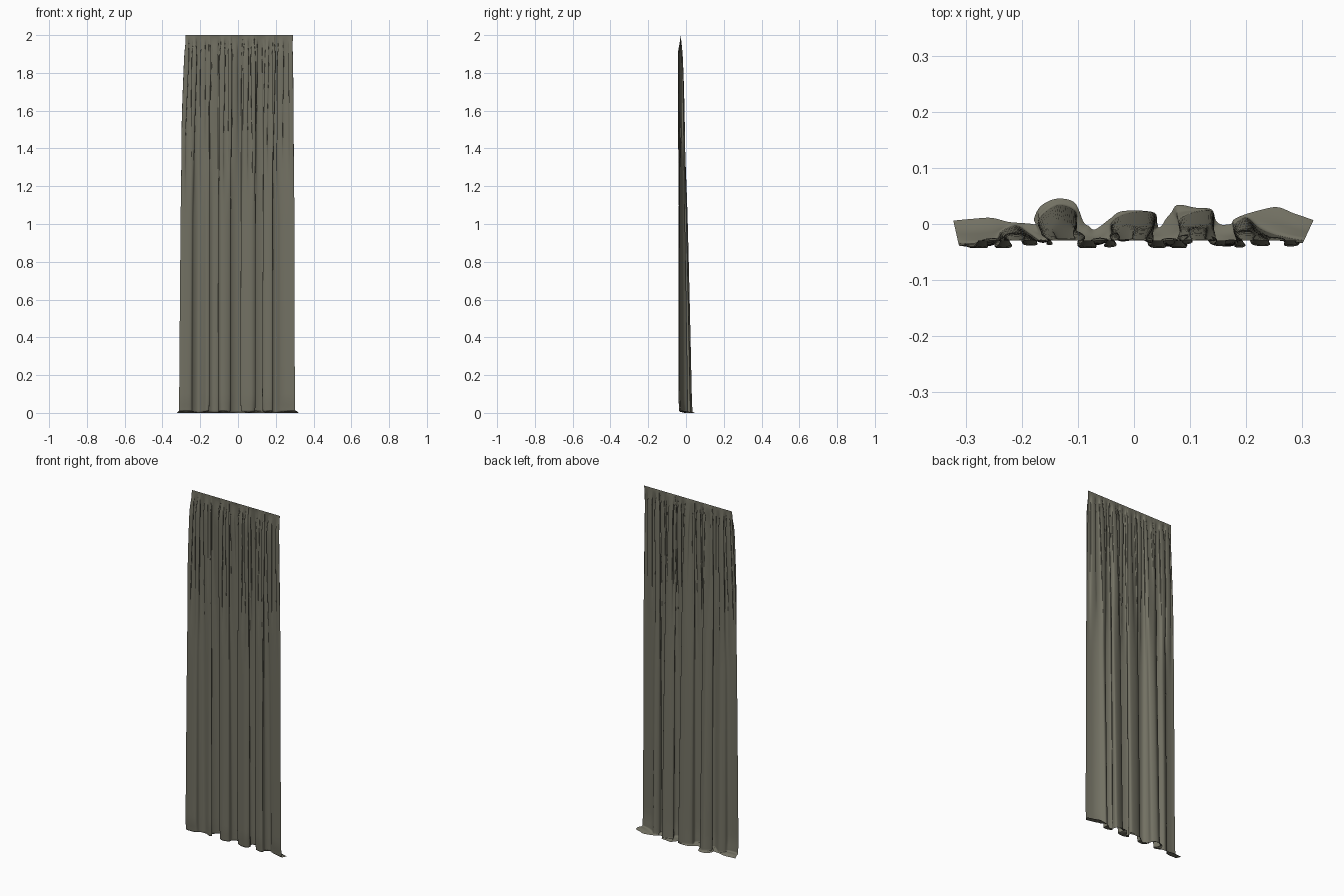
import bpy, math
from mathutils import Vector

# Control points along the cloth: lower fold (x, y) and matching floor hem (x, y)
FOLDS = [
    (-.312, -.039, -.322, .006), (-.285, -.041, -.290, .009), (-.250, -.037, -.255, .011),
    (-.238, -.016, -.225, .004), (-.212, -.003, -.205, .002), (-.188, -.018, -.188, .001),
    (-.165, -.033, -.176, .000), (-.150, -.025, -.178, .010), (-.172, .002, -.166, .032),
    (-.138, .032, -.138, .045), (-.104, .020, -.106, .038), (-.106, -.012, -.090, .004),
    (-.093, -.035, -.080, -.004), (-.066, -.038, -.072, -.010), (-.040, -.026, -.060, -.004),
    (-.040, .002, -.042, .010), (-.010, .019, -.020, .023), (.034, .021, .034, .021),
    (.036, -.003, .041, .003), (.012, -.024, .044, -.006), (.040, -.037, .050, -.002),
    (.075, -.040, .056, .008), (.094, -.024, .066, .020), (.079, .002, .078, .034),
    (.105, .019, .110, .029), (.139, .023, .138, .026), (.141, -.002, .146, .006),
    (.128, -.025, .156, -.001), (.152, -.039, .166, -.001), (.182, -.036, .174, .001),
    (.177, -.006, .178, .008), (.200, .011, .195, .016), (.222, -.010, .222, .024),
    (.248, -.024, .255, .030), (.278, -.031, .285, .019), (.301, -.034, .320, .007)]
PER, COLS = 10, 350
PLEATS = 17


def spline(pts, t):
    """Catmull-Rom curve through the points, t from 0 to 1."""
    n = len(pts) - 1
    i = min(int(t * n), n - 1)
    u = t * n - i
    a, b, c, d = (pts[max(0, min(n, k))] for k in (i - 1, i, i + 1, i + 2))
    return 0.5 * (2 * b + (c - a) * u + (2 * a - 5 * b + 4 * c - d) * u * u
                  + (3 * b - a - 3 * c + d) * u ** 3)


def smooth(a, b, v):
    v = max(0, min(1, (v - a) / (b - a)))
    return v * v * (3 - 2 * v)


low = [Vector(p[:2]) for p in FOLDS]
hem = [Vector(p[2:]) for p in FOLDS]
heights = [2, 1.99, 1.975, 1.95, 1.92] + [1.88 - .06 * k for k in range(30)]
heights += [.10, .07, .045, .028, .017, .010]
rows = [[] for _ in range(len(heights) + 4)]

for c in range(COLS + 1):
    t = c / COLS
    lo, he = spline(low, t), spline(hem, t)
    top_x = -.277 + .567 * (0.6 * t + 0.4 * (lo.x + .312) / .613)
    # Hanging cloth: fine gathers at the top merging into deep folds below
    for r, z in enumerate(heights):
        d = (2 - z) / 2
        w = d ** 0.62 if d > 0 else 0
        env = smooth(0, .06, d) * (1 - smooth(.08, .5, d))
        ph = 2 * math.pi * PLEATS * t + 1.6 * math.sin(9 * t + 1) + .6 * math.sin(31 * t)
        amp = env * (.008 + .003 * math.sin(23 * t))
        wx = smooth(0, .3, d)
        base = -.029 - .005 * smooth(0, .06, d)
        x = top_x + (lo.x - top_x) * (.35 * wx + .65 * w) + .9 * amp * math.sin(2 * ph)
        y = base + (lo.y - base) * w + amp * math.cos(ph)
        k = (1 - smooth(.0, .09, z)) * .12
        rows[r].append((x + (he.x - x) * k, max(-.043, y + (he.y - y) * k), z))
    # Hem: turns back and lies on the floor
    px, py, _ = rows[len(heights) - 1][-1]
    for j, (k, z) in enumerate([(.15, .005), (.4, .003), (.7, .002), (1, 0)]):
        lift = .004 * (1 + math.sin(40 * t)) * k * (1 - k) * 4
        rows[len(heights) + j].append((px + (he.x - px) * k, py + (he.y - py) * k, z + lift))

n = COLS + 1
verts = [v for row in rows for v in row]
faces = [(r * n + c, (r + 1) * n + c, (r + 1) * n + c + 1, r * n + c + 1)
         for r in range(len(rows) - 1) for c in range(COLS)]

# Curtain panel
mesh = bpy.data.meshes.new("curtain_panel")
mesh.from_pydata(verts, [], faces)
mesh.update()
curtain = bpy.data.objects.new("curtain_panel", mesh)
bpy.context.collection.objects.link(curtain)
for p in mesh.polygons:
    p.use_smooth = True

# Olive grey cloth
cloth = bpy.data.materials.new("olive_cloth")
cloth.diffuse_color = (.17, .165, .125, 1)
mesh.materials.append(cloth)
